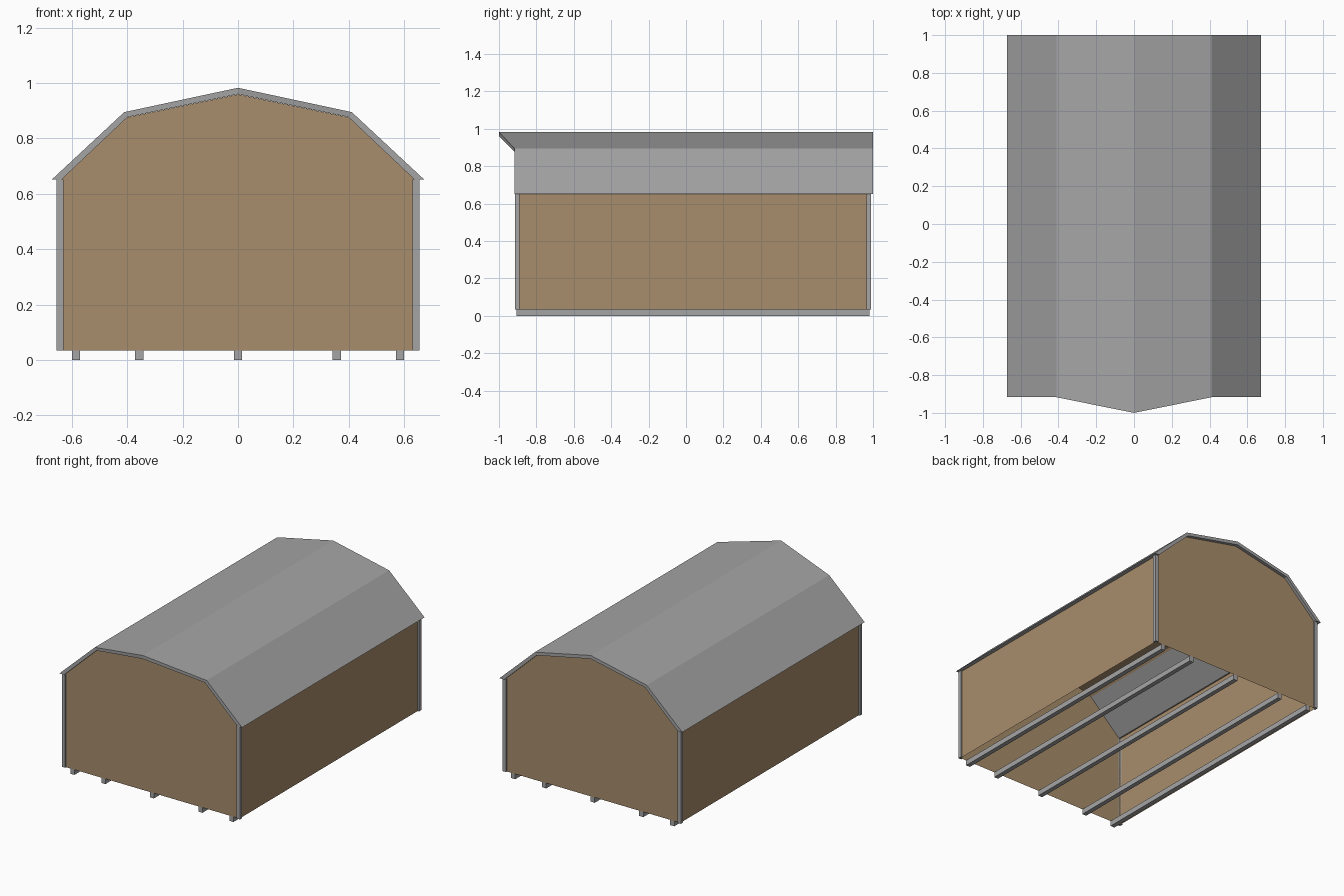
import bpy, bmesh

if "Cube" in bpy.data.objects:
    bpy.data.objects.remove(bpy.data.objects["Cube"])


def material(name, rgb):
    m = bpy.data.materials.new(name)
    m.diffuse_color = (*rgb, 1)
    m.use_nodes = True
    m.node_tree.nodes["Principled BSDF"].inputs["Base Color"].default_value = m.diffuse_color
    return m


BROWN = material("brown_siding", (0.39, 0.265, 0.15))
GREY = material("grey_metal", (0.375, 0.375, 0.38))


def add_object(name, bm, mat):
    bmesh.ops.recalc_face_normals(bm, faces=bm.faces)
    me = bpy.data.meshes.new(name)
    bm.to_mesh(me)
    bm.free()
    me.materials.append(mat)
    ob = bpy.data.objects.new(name, me)
    bpy.context.collection.objects.link(ob)
    return ob


def mirrored(half):
    """Half profile running from the right edge to the ridge, completed on the left."""
    return half + [(-x, z) for x, z in reversed(half[:-1])]


def prism(name, outline, z0, z1, mat):
    bm = bmesh.new()
    low = [bm.verts.new((x, y, z0)) for x, y in outline]
    high = [bm.verts.new((x, y, z1)) for x, y in outline]
    bm.faces.new(low)
    bm.faces.new(high)
    n = len(outline)
    for i in range(n):
        j = (i + 1) % n
        bm.faces.new((low[i], low[j], high[j], high[i]))
    return add_object(name, bm, mat)


FRONT, BACK, SIDE = -0.905, 0.98, 0.645
BASE, EAVE = 0.035, 0.652

# Walls with ceiling lining, open underneath
profile = mirrored([(SIDE, BASE), (SIDE, 0.651), (0.637, 0.653), (0.4, 0.876), (0, 0.959)])
bm = bmesh.new()
f = [bm.verts.new((x, FRONT, z)) for x, z in profile]
b = [bm.verts.new((x, BACK, z)) for x, z in profile]
bm.faces.new(f)
bm.faces.new(b)
for i in range(len(f) - 1):
    bm.faces.new((f[i], f[i + 1], b[i + 1], b[i]))
add_object("walls", bm, BROWN)

# Gambrel roof sheet with a pointed front overhang
outer = mirrored([(0.672, EAVE), (0.411, 0.895), (0, 0.983)])
inner = mirrored([(0.637, EAVE), (0.399, 0.877), (0, 0.96)])
bm = bmesh.new()
rings = []
for prof in (outer, inner):
    front = [bm.verts.new((x, -1.0 if x == 0 else -0.917, z)) for x, z in prof]
    back = [bm.verts.new((x, 1.0, z)) for x, z in prof]
    rings.append((front, back))
(of, ob_), (nf, nb) = rings
for i in range(4):
    j = i + 1
    bm.faces.new((of[i], of[j], ob_[j], ob_[i]))
    bm.faces.new((nf[i], nf[j], nb[j], nb[i]))
    bm.faces.new((of[i], of[j], nf[j], nf[i]))
    bm.faces.new((ob_[i], ob_[j], nb[j], nb[i]))
for i in (0, 4):
    bm.faces.new((of[i], ob_[i], nb[i], nf[i]))
add_object("roof", bm, GREY)

# L-shaped corner trims
T, W = 0.01, 0.024
for sx, side in ((1, "right"), (-1, "left")):
    for sy, wall, end in ((-1, -FRONT, "front"), (1, BACK, "back")):
        xo, yo = SIDE + T, wall + T
        ell = [(xo, yo), (xo, yo - W), (SIDE, yo - W), (SIDE, wall),
               (xo - W, wall), (xo - W, yo)]
        prism(f"corner_trim_{end}_{side}", [(sx * x, sy * y) for x, y in ell],
              BASE, EAVE, GREY)

# Skids under the walls
for i, x in enumerate((-0.585, -0.357, 0, 0.357, 0.585)):
    h = 0.015
    prism(f"skid_{i + 1}", [(x - h, FRONT), (x + h, FRONT), (x + h, BACK), (x - h, BACK)],
          0, BASE, GREY)
